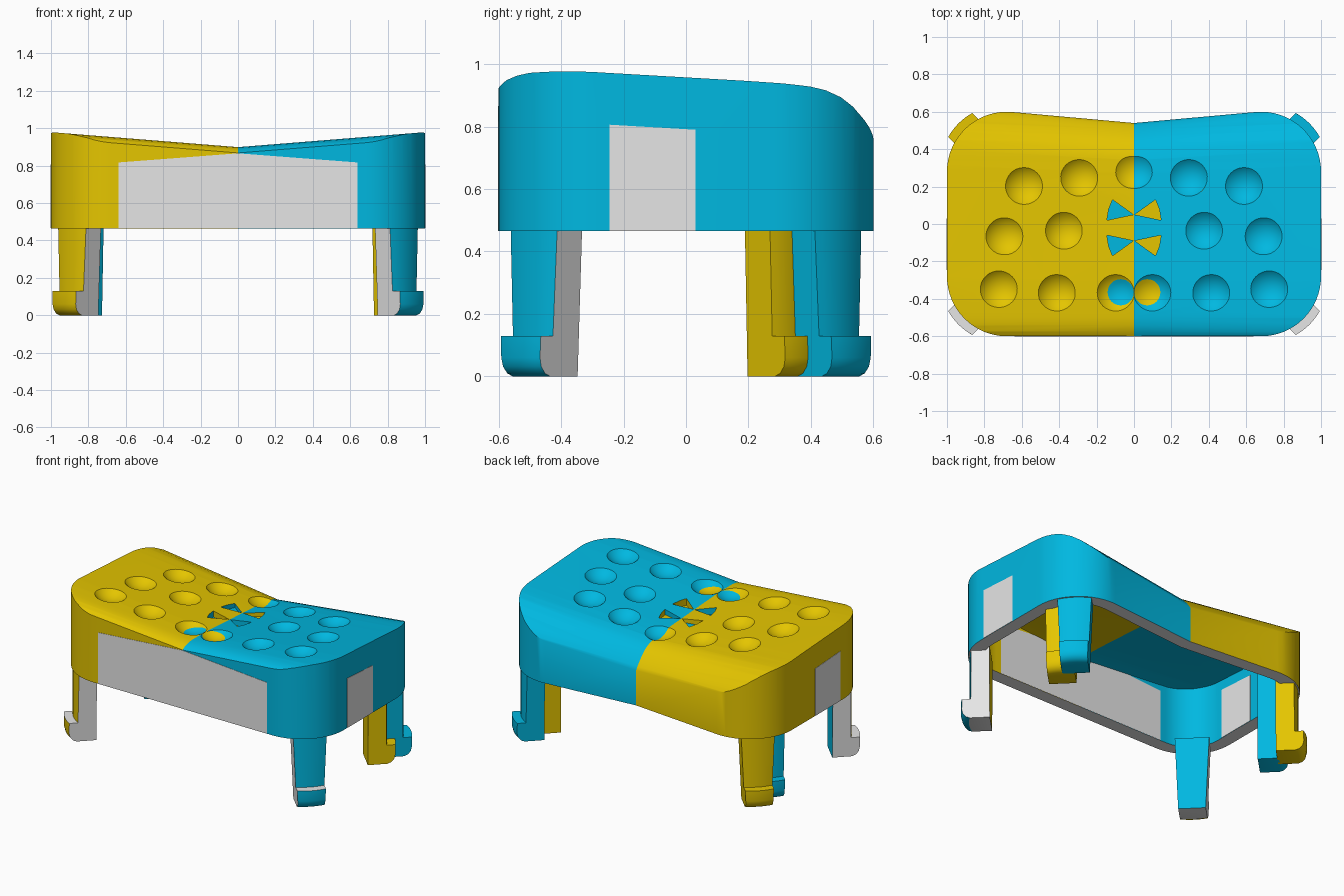
import bpy, bmesh, math
from mathutils import Vector

if "Cube" in bpy.data.objects:
    bpy.data.objects.remove(bpy.data.objects["Cube"])


def material(name, col):
    m = bpy.data.materials.new(name)
    m.diffuse_color = (*col, 1)
    m.use_nodes = True
    m.node_tree.nodes["Principled BSDF"].inputs["Base Color"].default_value = m.diffuse_color
    return m


MATS = [material("yellow", (0.78, 0.56, 0.0)),
        material("blue", (0.0, 0.48, 0.75)),
        material("light grey", (0.79, 0.79, 0.79))]
YELLOW, BLUE, GREY = 0, 1, 2
WALL, CEILING = .09, .09      # shell thickness at the sides and the top


def own(x):
    return YELLOW if x < 0 else BLUE


def finish(name, bm):
    me = bpy.data.meshes.new(name)
    for m in MATS:
        me.materials.append(m)
    bm.to_mesh(me)
    bm.free()
    ob = bpy.data.objects.new(name, me)
    bpy.context.collection.objects.link(ob)
    return ob


def smooth(ob, angle=32):
    bpy.ops.object.select_all(action='DESELECT')
    ob.select_set(True)
    bpy.context.view_layer.objects.active = ob
    bpy.ops.object.shade_smooth_by_angle(angle=math.radians(angle))


def loft(name, rings, mat=0):
    """Closed solid through rings of equal point count."""
    bm = bmesh.new()
    vs = [[bm.verts.new(p) for p in r] for r in rings]
    n = len(vs[0])
    for a, b in zip(vs, vs[1:]):
        for i in range(n):
            bm.faces.new((a[i], a[(i + 1) % n], b[(i + 1) % n], b[i]))
    bm.faces.new(vs[0])
    bm.faces.new(vs[-1])
    bmesh.ops.recalc_face_normals(bm, faces=bm.faces)
    for f in bm.faces:
        f.material_index = mat
    return finish(name, bm)


def boolean(ob, cutters, op):
    """Apply booleans, then delete the cutters."""
    for c in cutters:
        c.hide_render = True
        m = ob.modifiers.new("cut", 'BOOLEAN')
        m.object, m.operation, m.solver = c, op, 'EXACT'
    dg = bpy.context.evaluated_depsgraph_get()
    me = bpy.data.meshes.new_from_object(ob.evaluated_get(dg))
    ob.modifiers.clear()
    ob.data = me
    for c in cutters:
        bpy.data.objects.remove(c)


# Top surface: side profile at x = 0, rising towards both ends
PROFILE = [(-.65, .835), (-.6, .868), (-.575, .884), (-.54, .894), (-.5, .899), (-.4, .899),
           (-.3, .895), (.19, .866), (.3, .858), (.38, .85), (.43, .84), (.48, .82),
           (.52, .793), (.56, .755), (.585, .727), (.6, .705), (.65, .6)]


def y_scale(x):
    return (.54 + .0896 * abs(x)) / .6


def height(x, y):
    v = y / y_scale(x) if y > 0 else y
    for (a, za), (b, zb) in zip(PROFILE, PROFILE[1:]):
        if a <= v <= b:
            return za + (zb - za) * (v - a) / (b - a) + .08 * abs(x)
    return .6


def profile_solid(name, drop):
    rings = []
    for x in (-1.1, 0, 1.1):
        pts = [(v * (y_scale(x) if v > 0 else 1), z + .08 * abs(x) - drop) for v, z in PROFILE]
        pts = [(pts[0][0], .1)] + pts + [(pts[-1][0], .1)]
        rings.append([(x, y, z) for y, z in pts])
    ob = loft(name, rings)
    bm = bmesh.new()
    bm.from_mesh(ob.data)
    bmesh.ops.triangulate(bm, faces=bm.faces)
    bm.to_mesh(ob.data)
    bm.free()
    return ob


def outline(inset):
    r, right = .32 - inset, []
    for cy, a0, a1 in ((-.28, -90, 0), (.28, 0, 95)):
        for i in range(17):
            a = math.radians(a0 + (a1 - a0) * i / 16)
            right.append((.68 + r * math.cos(a), cy + r * math.sin(a)))
    return right + [(0, .54 - inset)] + [(-x, y) for x, y in reversed(right)]


def prism(name, pts, z0, z1):
    return loft(name, [[(x, y, z) for x, y in pts] for z in (z0, z1)])


# Stool body: rounded block trimmed by the valley top, hollow from below
body = prism("stool_body", outline(0), .465, 1.2)
boolean(body, [profile_solid("trim", 0)], 'INTERSECT')
cavity = prism("cavity", outline(WALL), .3, 1.2)
boolean(cavity, [profile_solid("cavity_trim", CEILING)], 'INTERSECT')
boolean(body, [cavity], 'DIFFERENCE')

# Round dimples in the top
R = .14
half = [(.58, .21), (.285, .255), (.685, -.06), (.367, -.03), (.715, -.345), (.405, -.365), (.09, -.365)]
dimples = [(s * x, y, .041) for x, y in half for s in (-1, 1)] + [(0, .288, .031)]
balls = []
for x, y, depth in dimples:
    bm = bmesh.new()
    bmesh.ops.create_uvsphere(bm, u_segments=40, v_segments=28, radius=R)
    bmesh.ops.translate(bm, verts=bm.verts, vec=(x, y, height(x, y) + R - depth))
    balls.append(finish("dimple_cutter", bm))
boolean(body, balls, 'DIFFERENCE')

# Four wedge recesses around the centre
wedges = []
for s in (-1, 1):
    for k in (-1, 1):
        pts = [(.004, .07), (.115, .15), (.135, .1), (.145, .04)]
        wedges.append(prism("wedge_cutter", [(s * x, -.02 + k * y) for x, y in pts], .85, 1.0))
boolean(body, wedges, 'DIFFERENCE')

# Body colours: halves outside, swapped inside, grey rim
body.data.materials.clear()
for m in MATS:
    body.data.materials.append(m)
bm = bmesh.new()
bm.from_mesh(body.data)
bmesh.ops.bisect_plane(bm, geom=bm.verts[:] + bm.edges[:] + bm.faces[:], dist=1e-5,
                       plane_co=(0, 0, 0), plane_no=(1, 0, 0))
bm.normal_update()
for f in bm.faces:
    c, n = f.calc_center_median(), f.normal
    inside = n.z < -.3 or (n.z < .6 and n.x * c.x + n.y * c.y < 0)
    floor = (n.z > .6 and abs(c.x) < .15 and -.18 < c.y < .14
             and c.z < height(c.x, c.y) - .012)
    if n.z < -.9 and c.z < .48:
        f.material_index = GREY
    else:
        f.material_index = own(-c.x) if inside or floor else own(c.x)
bm.to_mesh(body.data)
bm.free()
smooth(body)


# Swapped-colour discs lying in the two front middle dimples
def dimple_surface(x, y):
    z = height(x, y)
    for dx, dy, depth in dimples:
        d = math.hypot(x - dx, y - dy)
        if d < R:
            z = min(z, height(dx, dy) + R - depth - math.sqrt(R * R - d * d))
    return z + .003


for s, side in ((-1, "left"), (1, "right")):
    bm = bmesh.new()
    cx, cy, n = s * .071, -.365, 32
    mid = bm.verts.new((cx, cy, dimple_surface(cx, cy)))
    last = None
    for r in (.0175, .035, .0525, .07):
        ring = []
        for i in range(n):
            a = 2 * math.pi * i / n
            x, y = cx + r * math.cos(a), cy + r * math.sin(a)
            ring.append(bm.verts.new((x, y, dimple_surface(x, y))))
        for i in range(n):
            j = (i + 1) % n
            bm.faces.new((last[i], ring[i], ring[j], last[j]) if last else (mid, ring[i], ring[j]))
        last = ring
    for f in bm.faces:
        f.material_index = own(-s)
    smooth(finish(side + "_dimple_disc", bm))

# Grey panels set through the front and side walls
front = [(-.64, .466), (.64, .466), (.64, .817), (0, .866), (-.64, .817)]
loft("front_panel", [[(x, y, z) for x, z in front] for y in (-.602, -.598 + WALL - .001)], GREY)
side_shape = [(-.245, .466), (.03, .466), (.03, .79), (-.245, .806)]
for s, side in ((-1, "left"), (1, "right")):
    loft(side + "_panel", [[(s * x, y, z) for y, z in side_shape] for x in (1.002, .998 - WALL)], GREY)

# Legs: hooked profile swept across a corner
LEG = [(.18, 0), (.18, .5), (.31, .5), (.31, .13), (.365, .13), (.365, .06),
       (.358, .032), (.34, .01), (.315, 0)]
STEPS = 8


def leg(name, sx, sy, main, inner, grey, shift=(0, 0), top=.5):
    out = Vector((sx, sy, 0)) / math.sqrt(2)
    tan = Vector((-sy, sx, 0)) / math.sqrt(2)
    base = Vector((.68 * sx + shift[0], .28 * sy + shift[1], 0))
    bm = bmesh.new()
    rows = []
    for k in range(STEPS + 1):
        t = 2 * k / STEPS - 1
        row = []
        for u, z in LEG:
            w = t * (.085 + .043 * z)
            bulge = w * w / .64 if u > .2 else 0
            p = base + out * (u - bulge) + tan * w
            row.append(bm.verts.new((p.x, p.y, top if z == .5 else z)))
        rows.append(row)
    n = len(LEG)
    for a, b in zip(rows, rows[1:]):
        for i in range(n):
            f = bm.faces.new((a[i], a[(i + 1) % n], b[(i + 1) % n], b[i]))
            f.material_index = inner if i == 0 else GREY if grey and i in (3, 8) else main
    for row in (rows[0], rows[-1]):
        bm.faces.new(row).material_index = GREY if grey else main
    bmesh.ops.recalc_face_normals(bm, faces=bm.faces)
    smooth(finish(name, bm))


for sx, side in ((-1, "left"), (1, "right")):
    leg(f"front_{side}_leg", sx, -1, own(sx), own(-sx), True)
    leg(f"back_{side}_leg", sx, 1, own(sx), own(sx), False)
    # second back leg just in front, in the other colour
    leg(f"inner_{side}_leg", sx, 1, own(-sx), own(-sx), False, (-.02 * sx, -.15), .84)
